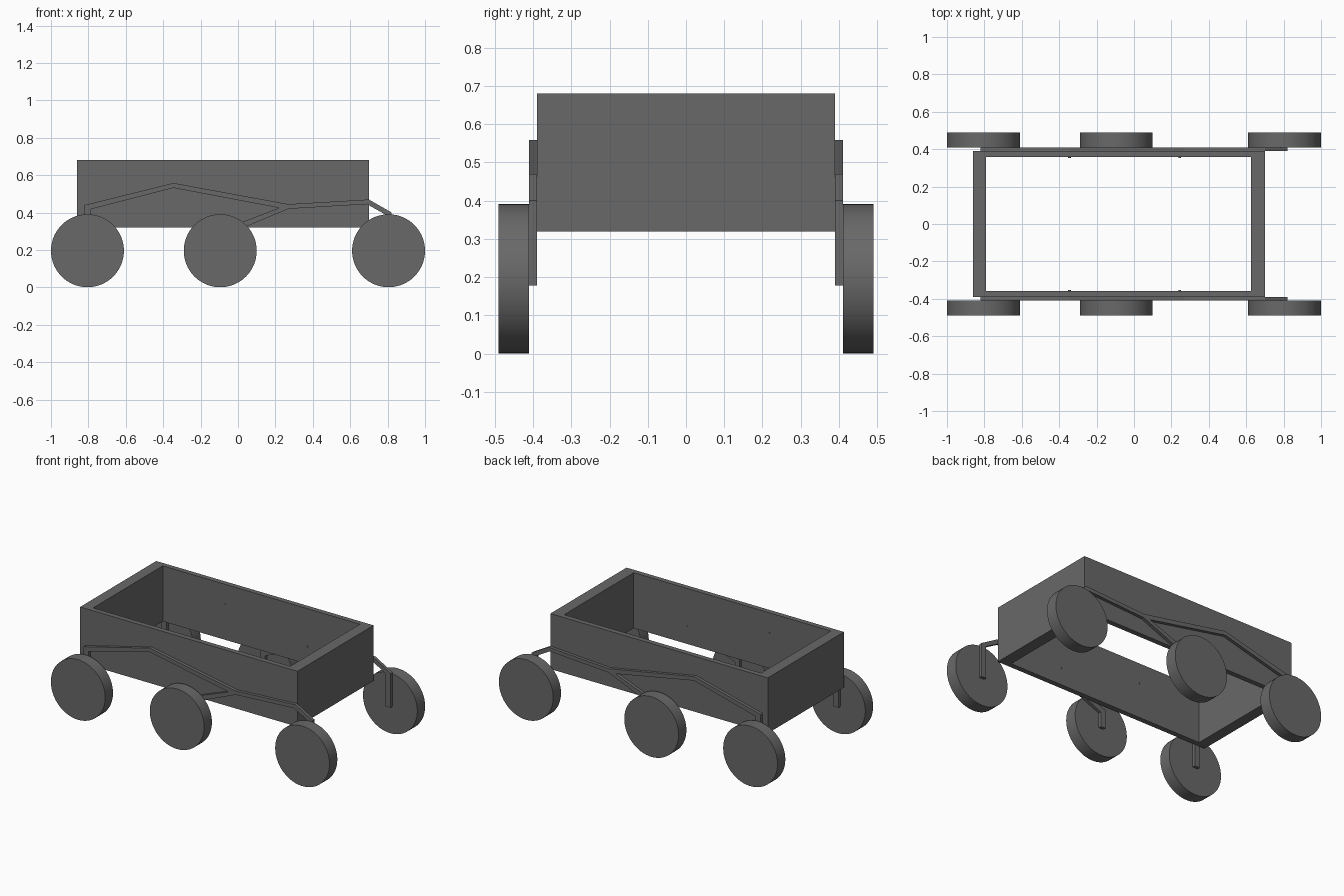
import bpy, bmesh, math
from mathutils import Matrix

cube = bpy.data.objects.get("Cube")
if cube:
    bpy.data.objects.remove(cube, do_unlink=True)

grey = bpy.data.materials.new("dark_grey")
grey.use_nodes = True
GREY = (0.14, 0.14, 0.14, 1)
grey.diffuse_color = GREY
grey.node_tree.nodes["Principled BSDF"].inputs["Base Color"].default_value = GREY


def finish(name, bm, smooth=False, mirror=False):
    """Turn a bmesh into a coloured object, optionally mirrored across y."""
    bmesh.ops.recalc_face_normals(bm, faces=bm.faces)
    mesh = bpy.data.meshes.new(name)
    bm.to_mesh(mesh)
    bm.free()
    obj = bpy.data.objects.new(name, mesh)
    bpy.context.collection.objects.link(obj)
    mesh.materials.append(grey)
    if mirror:
        mod = obj.modifiers.new("other_side", 'MIRROR')
        mod.use_axis = (False, True, False)
        mod.use_mirror_merge = False
    if smooth:
        bpy.ops.object.select_all(action='DESELECT')
        obj.select_set(True)
        bpy.context.view_layer.objects.active = obj
        bpy.ops.object.shade_smooth_by_angle(angle=math.radians(30))
    return obj


def disc(name, x, z, radius, y0, y1, sides):
    """Cylinder along y, repeated on the opposite side."""
    bm = bmesh.new()
    place = Matrix.Translation((x, (y0 + y1) / 2, z)) @ Matrix.Rotation(math.pi / 2, 4, 'X')
    bmesh.ops.create_cone(bm, cap_ends=True, segments=sides, radius1=radius,
                          radius2=radius, depth=y1 - y0, matrix=place)
    return finish(name, bm, smooth=True, mirror=True)


# Open body: a rectangular ring of walls without floor or lid
bm = bmesh.new()


def loop(x0, x1, y, z):
    return [bm.verts.new(p) for p in ((x0, -y, z), (x1, -y, z), (x1, y, z), (x0, y, z))]


loops = [loop(-0.86, 0.70, 0.39, 0.32), loop(-0.86, 0.70, 0.39, 0.68),
         loop(-0.79, 0.625, 0.357, 0.68), loop(-0.79, 0.625, 0.357, 0.32)]
for a, b in zip(loops, loops[1:] + loops[:1]):
    for i in range(4):
        j = (i + 1) % 4
        bm.faces.new((a[i], a[j], b[j], b[i]))
finish("body_frame", bm)

# Rocker and bogie arms: one flat side profile (x, z) with three wheel legs
profile = [(-0.822, 0.178), (-0.822, 0.44), (-0.345, 0.558), (0.27, 0.445),
           (0.70, 0.47), (0.822, 0.40), (0.822, 0.178), (0.787, 0.178),
           (0.787, 0.39), (0.69, 0.445), (0.27, 0.42), (-0.078, 0.274),
           (-0.078, 0.178), (-0.112, 0.178), (-0.112, 0.298), (0.22, 0.425),
           (-0.345, 0.532), (-0.787, 0.418), (-0.787, 0.178)]
bm = bmesh.new()
face = bm.faces.new([bm.verts.new((x, 0.39, z)) for x, z in profile])
grown = bmesh.ops.extrude_face_region(bm, geom=[face], use_keep_orig=True)
bmesh.ops.translate(bm, vec=(0, 0.02, 0),
                    verts=[g for g in grown["geom"] if isinstance(g, bmesh.types.BMVert)])
finish("suspension_arms", bm, mirror=True)

# Wheels, a pair at each leg
for name, x in (("rear", -0.805), ("middle", -0.095), ("front", 0.805)):
    disc(name + "_wheels", x, 0.196, 0.195, 0.41, 0.49, 64)

# Small pivot pins showing on the inside of the walls
for name, x, z in (("rocker", -0.345, 0.548), ("bogie", 0.245, 0.433)):
    disc(name + "_pivot_pins", x, z, 0.007, 0.354, 0.40, 16)
